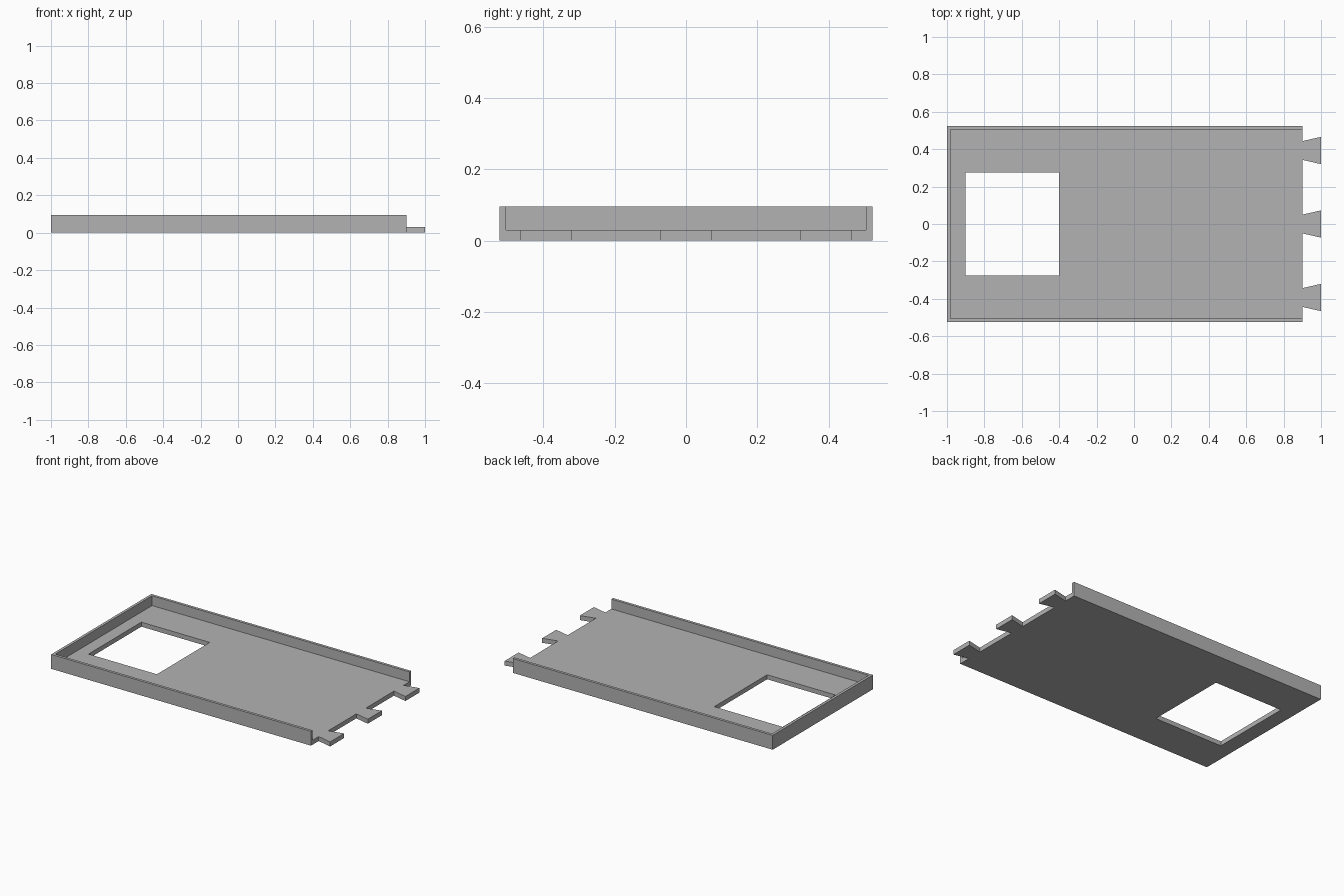
import bpy
import bmesh

cube = bpy.data.objects.get("Cube")
if cube:
    bpy.data.objects.remove(cube, do_unlink=True)

HALF_Y, HEIGHT, FLOOR, WALL = 0.523, 0.095, 0.03, 0.018
END_X, TIP_X = 0.9, 1.0

grey = bpy.data.materials.new("plain grey")
grey.use_nodes = True
colour = (0.45, 0.45, 0.45, 1)
grey.diffuse_color = colour
grey.node_tree.nodes["Principled BSDF"].inputs["Base Color"].default_value = colour


def prism(name, outline, z0, z1):
    """Extrude a flat outline from z0 to z1."""
    bm = bmesh.new()
    face = bm.faces.new([bm.verts.new((x, y, z0)) for x, y in outline])
    top = bmesh.ops.extrude_face_region(bm, geom=[face])["geom"]
    verts = [v for v in top if isinstance(v, bmesh.types.BMVert)]
    bmesh.ops.translate(bm, verts=verts, vec=(0, 0, z1 - z0))
    bmesh.ops.recalc_face_normals(bm, faces=bm.faces)
    mesh = bpy.data.meshes.new(name)
    bm.to_mesh(mesh)
    bm.free()
    mesh.materials.append(grey)
    obj = bpy.data.objects.new(name, mesh)
    bpy.context.collection.objects.link(obj)
    return obj


def rectangle(x0, x1, half_y):
    return [(x0, -half_y), (x1, -half_y), (x1, half_y), (x0, half_y)]


def cut(target, cutter):
    """Subtract the cutter, then remove it."""
    cutter.hide_render = True
    mod = target.modifiers.new("cut", "BOOLEAN")
    mod.operation, mod.solver, mod.object = "DIFFERENCE", "EXACT", cutter
    bpy.context.view_layer.objects.active = target
    bpy.ops.object.modifier_apply(modifier=mod.name)
    bpy.data.objects.remove(cutter, do_unlink=True)


# Tray outline with three dovetail tabs along the open end
outline = [(-1, -HALF_Y), (END_X, -HALF_Y)]
for y in (-0.393, 0, 0.393):
    outline += [(END_X, y - 0.05), (TIP_X, y - 0.073),
                (TIP_X, y + 0.073), (END_X, y + 0.05)]
outline += [(END_X, HALF_Y), (-1, HALF_Y)]
tray = prism("tray", outline, 0, HEIGHT)

# Hollow above the floor, open at the tab end
cut(tray, prism("hollow_cutter", rectangle(-1 + WALL, 1.2, HALF_Y - WALL), FLOOR, 0.3))

# Rectangular opening through the floor
cut(tray, prism("opening_cutter", rectangle(-0.9, -0.4, 0.276), -0.1, 0.2))
